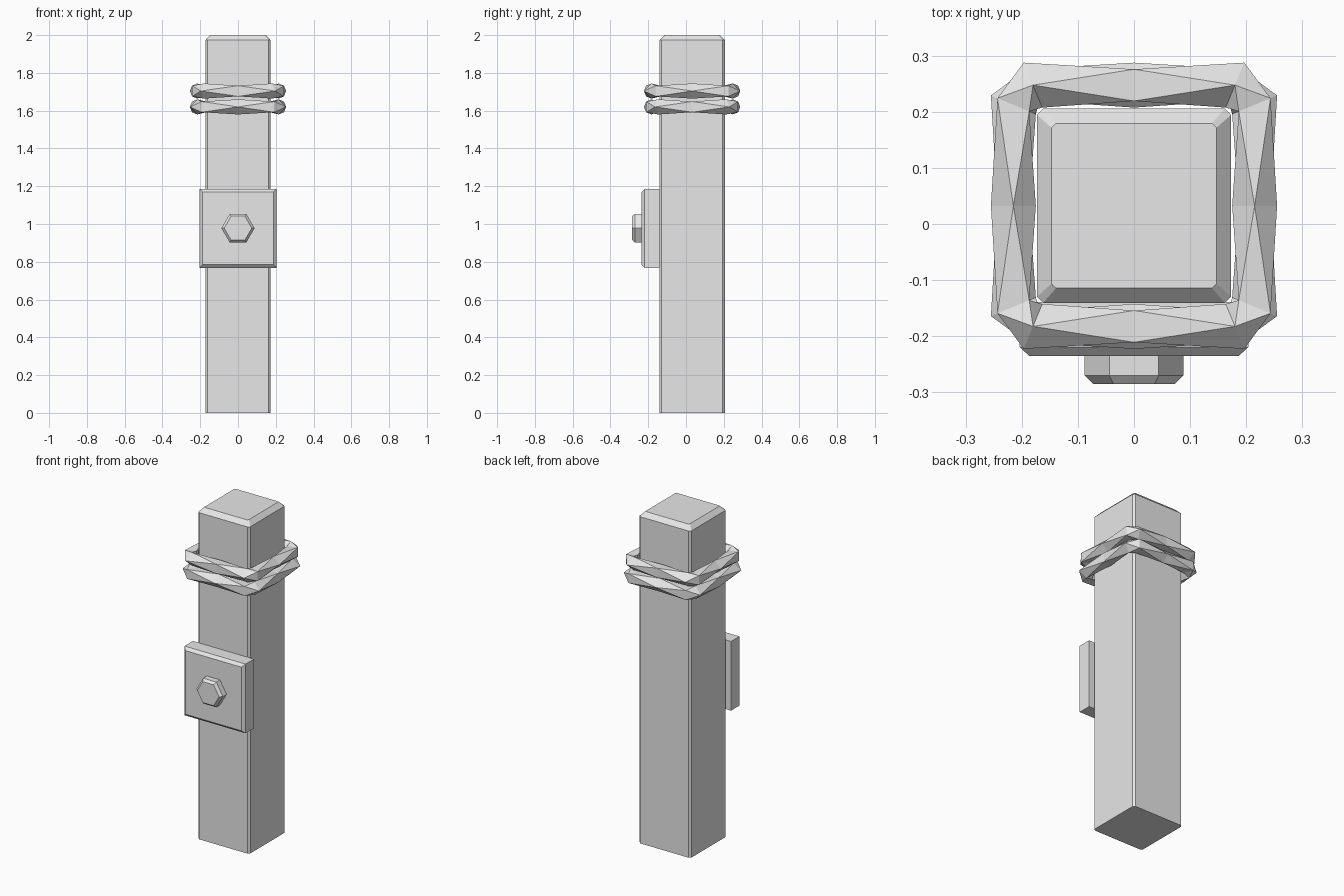
import bpy, bmesh, math

if "Cube" in bpy.data.objects:
    bpy.data.objects.remove(bpy.data.objects["Cube"])

grey = bpy.data.materials.new("plain grey")
grey.diffuse_color = (0.8, 0.8, 0.8, 1)
grey.use_nodes = True
grey.node_tree.nodes["Principled BSDF"].inputs["Base Color"].default_value = grey.diffuse_color
CY = 0.0325  # centre of the post in y


def loft(name, loops, caps=True, closed=False):
    """Skin equal-length vertex loops; optionally cap ends or close round."""
    bm = bmesh.new()
    rows = [[bm.verts.new(p) for p in loop] for loop in loops]
    n = len(rows[0])
    pairs = list(zip(rows, rows[1:]))
    if closed:
        pairs.append((rows[-1], rows[0]))
    for a, b in pairs:
        for i in range(n):
            j = (i + 1) % n
            bm.faces.new((a[i], a[j], b[j], b[i]))
    if caps:
        bm.faces.new(rows[0])
        bm.faces.new(rows[-1])
    return finish(name, bm)


def finish(name, bm):
    bmesh.ops.recalc_face_normals(bm, faces=bm.faces[:])
    me = bpy.data.meshes.new(name)
    bm.to_mesh(me)
    bm.free()
    me.materials.append(grey)
    ob = bpy.data.objects.new(name, me)
    bpy.context.collection.objects.link(ob)
    return ob


def cut_square(h, c, z):
    """Square of half-width h with corners cut by c."""
    k = h - c
    pts = [(h, -k), (h, k), (k, h), (-k, h), (-h, k), (-h, -k), (-k, -h), (k, -h)]
    return [(x, CY + y, z) for x, y in pts]


def rope_ring(name, z, phase):
    """Square-section rope on an eight-cornered path, turning 45 degrees per station."""
    r, d, e, t = 0.04, 0.215, 0.18, math.tan(math.pi / 8)
    stations = []
    for q in range(4):
        # side middle, then the two ends of the cut corner: position and mitre
        for p, m in (((d, 0), (1, 0)), ((d, e), (1, t)), ((e, d), (t, 1))):
            for _ in range(q):
                p, m = (-p[1], p[0]), (-m[1], m[0])
            stations.append((p, m))
    bm = bmesh.new()
    rows = []
    for i, (p, m) in enumerate(stations):
        turn = ((i + phase) % 2) * math.pi / 4
        row = []
        for k in range(4):
            a = turn + k * math.pi / 2
            s, h = r * math.cos(a), r * math.sin(a)
            row.append(bm.verts.new((p[0] + s * m[0], CY + p[1] + s * m[1], z + h)))
        rows.append(row)
    for i in range(12):
        a, b = rows[i], rows[(i + 1) % 12]
        if (i + phase) % 2:  # a is the turned section
            a, b = b, a
        for k in range(4):
            j = (k + 1) % 4
            bm.faces.new((a[k], a[j], b[k]))
            bm.faces.new((a[j], b[j], b[k]))
    finish(name, bm)


# Post with cut vertical edges and a bevelled top
loft("post", [cut_square(0.173, 0.011, 0), cut_square(0.173, 0.011, 1.973),
              cut_square(0.147, 0.008, 2.0)])

# Two rope turns, in opposite phase
rope_ring("upper_rope", 1.704, 0)
rope_ring("lower_rope", 1.62, 1)


# Mounting plate with bevelled front
def plate_loop(h, k, y):
    return [(x * h, y, 0.977 + z * k) for x, z in ((-1, -1), (1, -1), (1, 1), (-1, 1))]


loft("plate", [plate_loop(0.204, 0.209, -0.139), plate_loop(0.204, 0.209, -0.219),
               plate_loop(0.187, 0.192, -0.235)])


# Hexagonal bolt head
def hex_loop(r, y):
    return [(r * math.cos(i * math.pi / 3), y, 0.978 + r * math.sin(i * math.pi / 3))
            for i in range(6)]


loft("bolt", [hex_loop(0.088, -0.234), hex_loop(0.088, -0.27), hex_loop(0.073, -0.285)])
